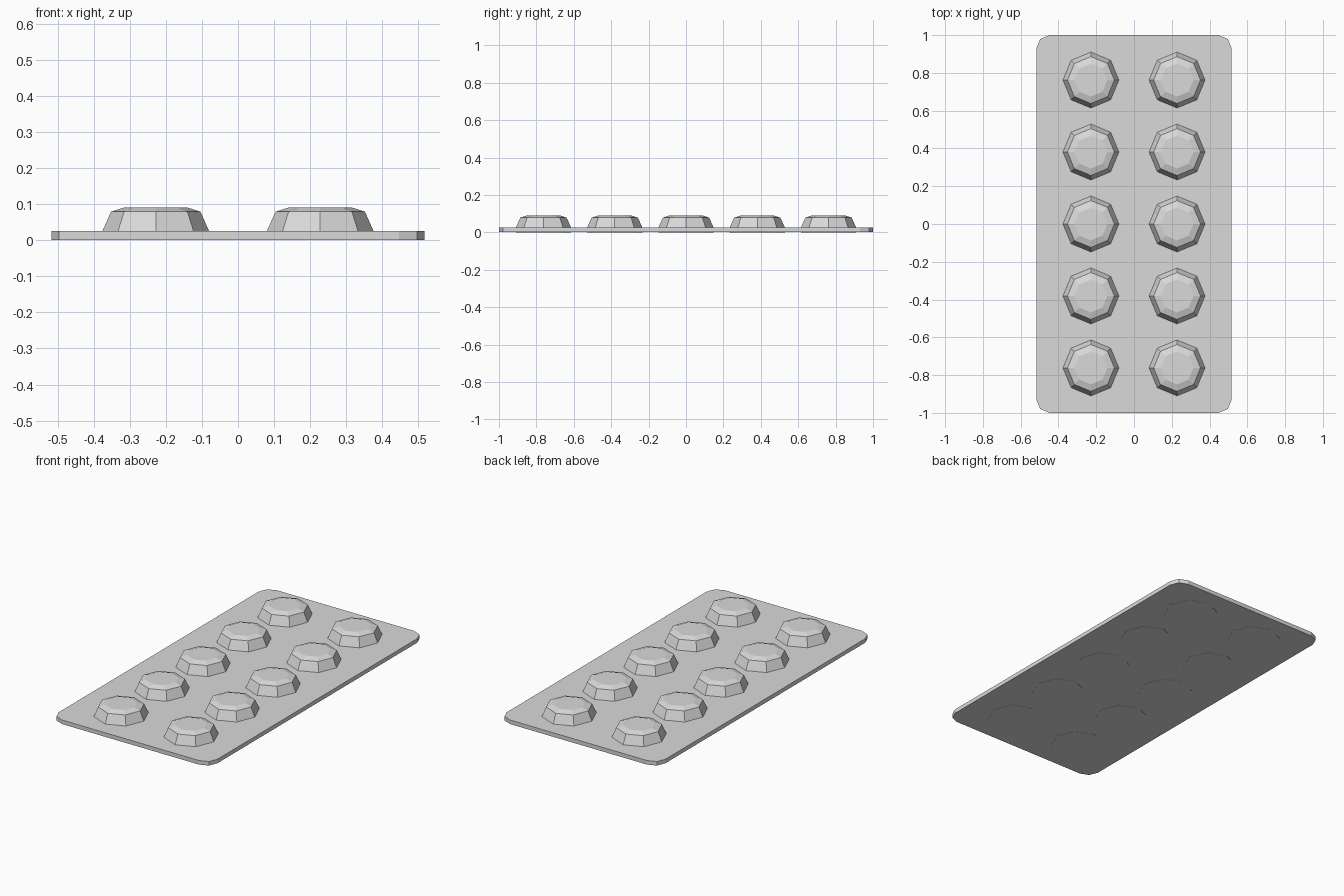
import bpy, bmesh, math

cube = bpy.data.objects.get("Cube")
if cube:
    bpy.data.objects.remove(cube, do_unlink=True)

# Single foil grey
grey = bpy.data.materials.new("foil_grey")
grey.use_nodes = True
colour = (0.7, 0.7, 0.7, 1)
grey.diffuse_color = colour
grey.node_tree.nodes["Principled BSDF"].inputs["Base Color"].default_value = colour


def mesh_from_loops(name, loops):
    """Skin stacked loops of points and cap both ends."""
    bm = bmesh.new()
    rings = [[bm.verts.new(p) for p in loop] for loop in loops]
    n = len(rings[0])
    for low, high in zip(rings, rings[1:]):
        for i in range(n):
            j = (i + 1) % n
            bm.faces.new((low[i], low[j], high[j], high[i]))
    bm.faces.new(rings[0][::-1])
    bm.faces.new(rings[-1])
    mesh = bpy.data.meshes.new(name)
    bm.to_mesh(mesh)
    bm.free()
    mesh.materials.append(grey)
    return mesh


def add_object(name, mesh, location=(0, 0, 0)):
    obj = bpy.data.objects.new(name, mesh)
    obj.location = location
    bpy.context.collection.objects.link(obj)
    return obj


# Backing sheet with two-step rounded corners
half_x, half_y, corner = 0.517, 1.0, 0.07
outline = []
for quarter, (sx, sy) in enumerate([(1, 1), (-1, 1), (-1, -1), (1, -1)]):
    for step in range(3):
        a = math.radians(90 * quarter + 45 * step)
        outline.append((sx * (half_x - corner) + corner * math.cos(a),
                        sy * (half_y - corner) + corner * math.sin(a)))
sheet = mesh_from_loops("backing_sheet",
                        [[(x, y, z) for x, y in outline] for z in (0.001, 0.025)])
add_object("backing_sheet", sheet)

# Eight-sided pill pocket: radius and height of each ring
profile = [(0.148, 0), (0.148, 0.025), (0.124, 0.079), (0.087, 0.091)]
angles = [math.tau * i / 8 for i in range(8)]
pocket = mesh_from_loops("pill_pocket",
                         [[(r * math.cos(a), r * math.sin(a), z) for a in angles]
                          for r, z in profile])

# Two columns of five pockets
for row in range(5):
    for side, x in (("right", -0.228), ("left", 0.228)):
        add_object(f"pill_pocket_{side}_{row + 1}", pocket, (x, (row - 2) * 0.381, 0))
